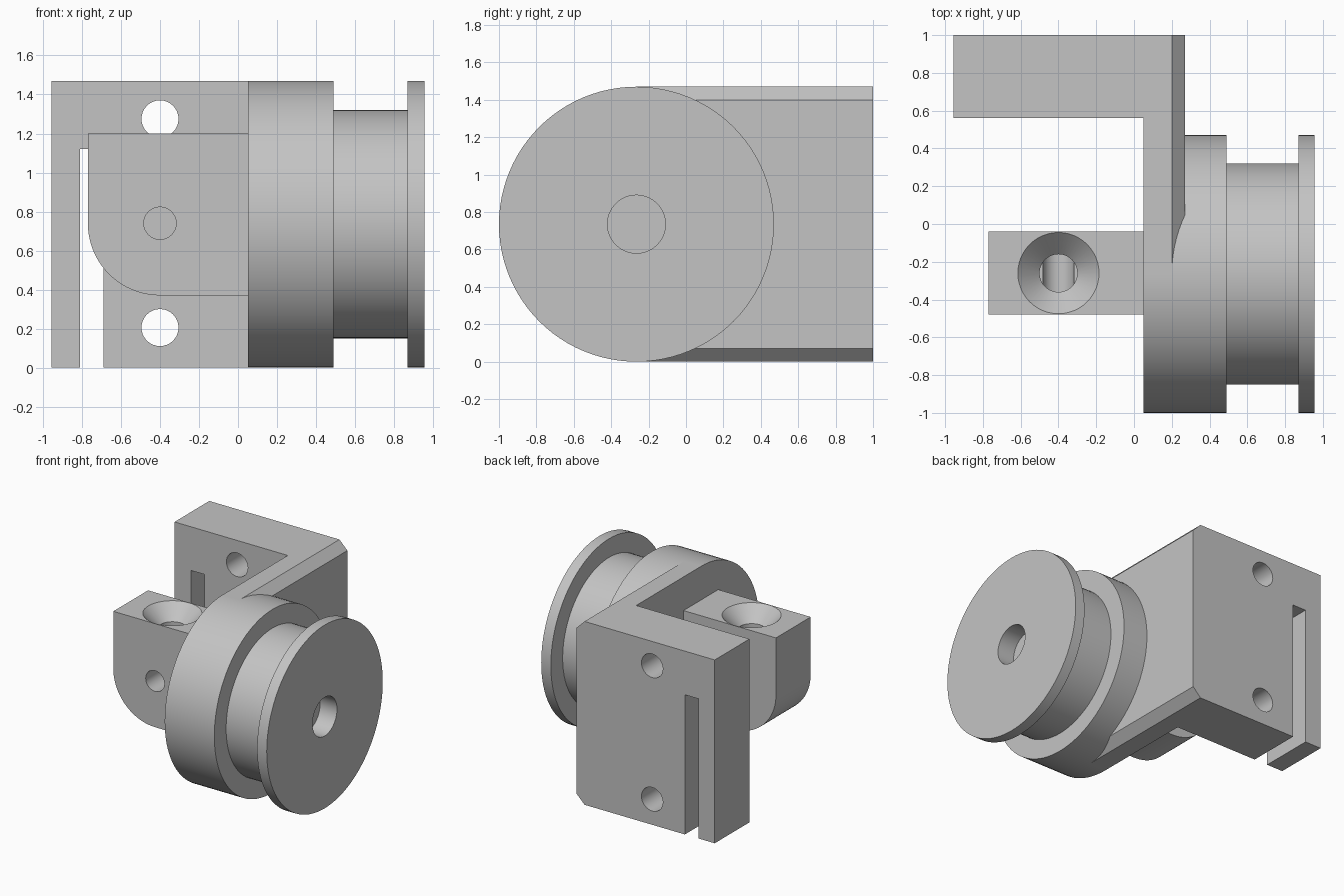
import bpy
import bmesh
import math
from mathutils import Matrix, Vector

cube = bpy.data.objects.get("Cube")
if cube:
    bpy.data.objects.remove(cube, do_unlink=True)

grey = bpy.data.materials.new("plain grey")
grey.use_nodes = True
grey.diffuse_color = (0.55, 0.55, 0.55, 1)
grey.node_tree.nodes["Principled BSDF"].inputs["Base Color"].default_value = grey.diffuse_color

AXIS_Y, RADIUS = -0.265, 0.735      # pulley axis position and rim radius
HEIGHT = 2 * RADIUS
HOLE_X = -0.4


def finish(bm, name):
    bmesh.ops.remove_doubles(bm, verts=bm.verts, dist=1e-5)
    bmesh.ops.recalc_face_normals(bm, faces=bm.faces)
    mesh = bpy.data.meshes.new(name)
    bm.to_mesh(mesh)
    bm.free()
    mesh.materials.append(grey)
    obj = bpy.data.objects.new(name, mesh)
    bpy.context.collection.objects.link(obj)
    return obj


def extrude_y(name, profile, y0, y1):
    """Extrude an (x, z) outline from y0 to y1."""
    bm = bmesh.new()
    face = bm.faces.new([bm.verts.new((x, y0, z)) for x, z in profile])
    out = bmesh.ops.extrude_face_region(bm, geom=[face], use_keep_orig=True)
    moved = [v for v in out["geom"] if isinstance(v, bmesh.types.BMVert)]
    bmesh.ops.translate(bm, verts=moved, vec=(0, y1 - y0, 0))
    return finish(bm, name)


def lathe(name, profile, axis, centre, steps):
    """Revolve (position along axis, radius) points about an axis."""
    bm = bmesh.new()
    verts = [bm.verts.new((r, 0, h)) for h, r in profile]
    edges = [bm.edges.new(pair) for pair in zip(verts, verts[1:])]
    bmesh.ops.spin(bm, geom=verts + edges, cent=(0, 0, 0), axis=(0, 0, 1),
                   angle=math.tau, steps=steps, use_duplicate=False)
    turn = Vector((0, 0, 1)).rotation_difference(Vector(axis)).to_matrix().to_4x4()
    bm.transform(Matrix.Translation(centre) @ turn)
    return finish(bm, name)


def combine(target, tool, operation):
    mod = target.modifiers.new(operation.lower(), "BOOLEAN")
    mod.operation, mod.object, mod.solver = operation, tool, "EXACT"
    bpy.context.view_layer.objects.active = target
    bpy.ops.object.modifier_apply(modifier=mod.name)
    bpy.data.objects.remove(tool, do_unlink=True)


def drill_y(target, x, z, r, y, half):
    rod = lathe("drill", [(-half, 0), (-half, r), (half, r), (half, 0)],
                (0, 1, 0), (x, y, z), 32)
    combine(target, rod, "DIFFERENCE")


# Back plate with a slot open at the bottom and chamfered outer corners
C = 0.07
chamfered_side = [(0.27 - C, 0), (0.27, C), (0.27, HEIGHT - C), (0.27 - C, HEIGHT)]
plate_outline = [(-0.955, 0), (-0.81, 0), (-0.81, 1.12), (-0.69, 1.12), (-0.69, 0)]
bracket = extrude_y("back_bracket", plate_outline + chamfered_side + [(-0.955, HEIGHT)], 0.56, 1)
for z in (0.205, 1.275):
    drill_y(bracket, HOLE_X, z, 0.095, 0.78, 0.4)

# Arm joining the plate to the pulley
arm = extrude_y("side_arm", [(0.05, 0)] + chamfered_side + [(0.05, HEIGHT)], AXIS_Y, 0.56)

# Grooved pulley with a shallow centre recess
pulley = lathe("pulley", [(0.05, 0), (0.05, RADIUS), (0.49, RADIUS), (0.49, 0.585),
                          (0.87, 0.585), (0.87, RADIUS), (0.955, RADIUS),
                          (0.955, 0.155), (0.805, 0.155), (0.805, 0)],
               (1, 0, 0), (0, AXIS_Y, RADIUS), 96)

# Block with one rounded lower corner
R, MID = 0.37, 0.74
corner = [(HOLE_X - R * math.cos(a), MID - R * math.sin(a))
          for a in (math.pi / 2 * i / 20 for i in range(21))]
block = extrude_y("clamp_block", [(HOLE_X - R, 1.2)] + corner + [(0.05, MID - R), (0.05, 1.2)],
                  -0.48, -0.04)

# Countersunk hole from the top meeting a cross hole
sink = lathe("countersink", [(MID, 0), (MID, 0.1), (1.085, 0.1), (1.25, 0.265), (1.25, 0)],
             (0, 0, 1), (HOLE_X, -0.26, 0), 48)
combine(block, sink, "DIFFERENCE")
drill_y(block, HOLE_X, MID, 0.083, -0.26, 0.4)

# Smooth round walls, sharp edges kept
bpy.ops.object.select_all(action="DESELECT")
for obj in (bracket, arm, pulley, block):
    obj.select_set(True)
bpy.context.view_layer.objects.active = pulley
bpy.ops.object.shade_smooth_by_angle(angle=math.radians(30))
